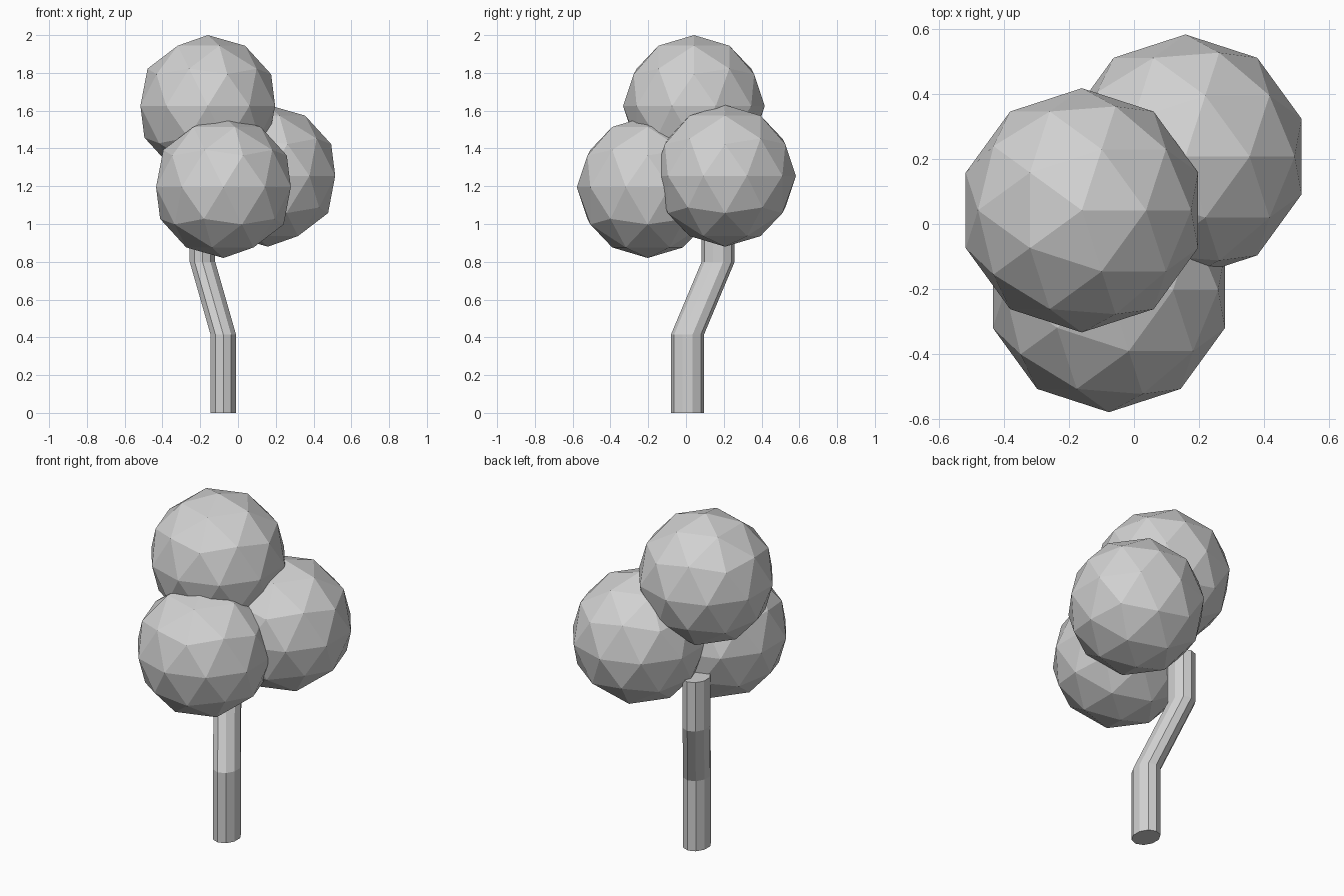
import bpy
import bmesh
from math import cos, sin, tau

# Remove the default cube
cube = bpy.data.objects.get("Cube")
if cube:
    bpy.data.objects.remove(cube, do_unlink=True)

# Single flat colour
grey = bpy.data.materials.new("light_grey")
grey.use_nodes = True
colour = (0.64, 0.64, 0.64, 1)
grey.diffuse_color = colour
bsdf = next(n for n in grey.node_tree.nodes if n.type == "BSDF_PRINCIPLED")
bsdf.inputs["Base Color"].default_value = colour


def add_object(name, bm):
    mesh = bpy.data.meshes.new(name)
    bm.to_mesh(mesh)
    bm.free()
    mesh.materials.append(grey)
    obj = bpy.data.objects.new(name, mesh)
    bpy.context.collection.objects.link(obj)
    return obj


# Foliage: three faceted balls
RADIUS = 0.375
foliage = {
    "foliage_top": (-0.16, 0.042, 1.625),
    "foliage_front": (-0.077, -0.203, 1.195),
    "foliage_back": (0.158, 0.207, 1.255),
}
for name, centre in foliage.items():
    bm = bmesh.new()
    bmesh.ops.create_icosphere(bm, subdivisions=2, radius=RADIUS)
    add_object(name, bm).location = centre

# Trunk: oval section swept through level rings, with two bends
SIDES = 10
RX, RY = 0.071, 0.0875
path = [(-0.078, 0.008, 0), (-0.078, 0.008, 0.415),
        (-0.188, 0.17, 0.8), (-0.188, 0.17, 1.09)]
bm = bmesh.new()
rings = []
for x, y, z in path:
    angles = [tau * i / SIDES for i in range(SIDES)]
    rings.append([bm.verts.new((x + RX * sin(a), y + RY * cos(a), z)) for a in angles])
for low, high in zip(rings, rings[1:]):
    for i in range(SIDES):
        j = (i + 1) % SIDES
        bm.faces.new((low[i], low[j], high[j], high[i]))
bm.faces.new(rings[0])
bm.faces.new(rings[-1])
bmesh.ops.recalc_face_normals(bm, faces=bm.faces)
add_object("trunk", bm)
